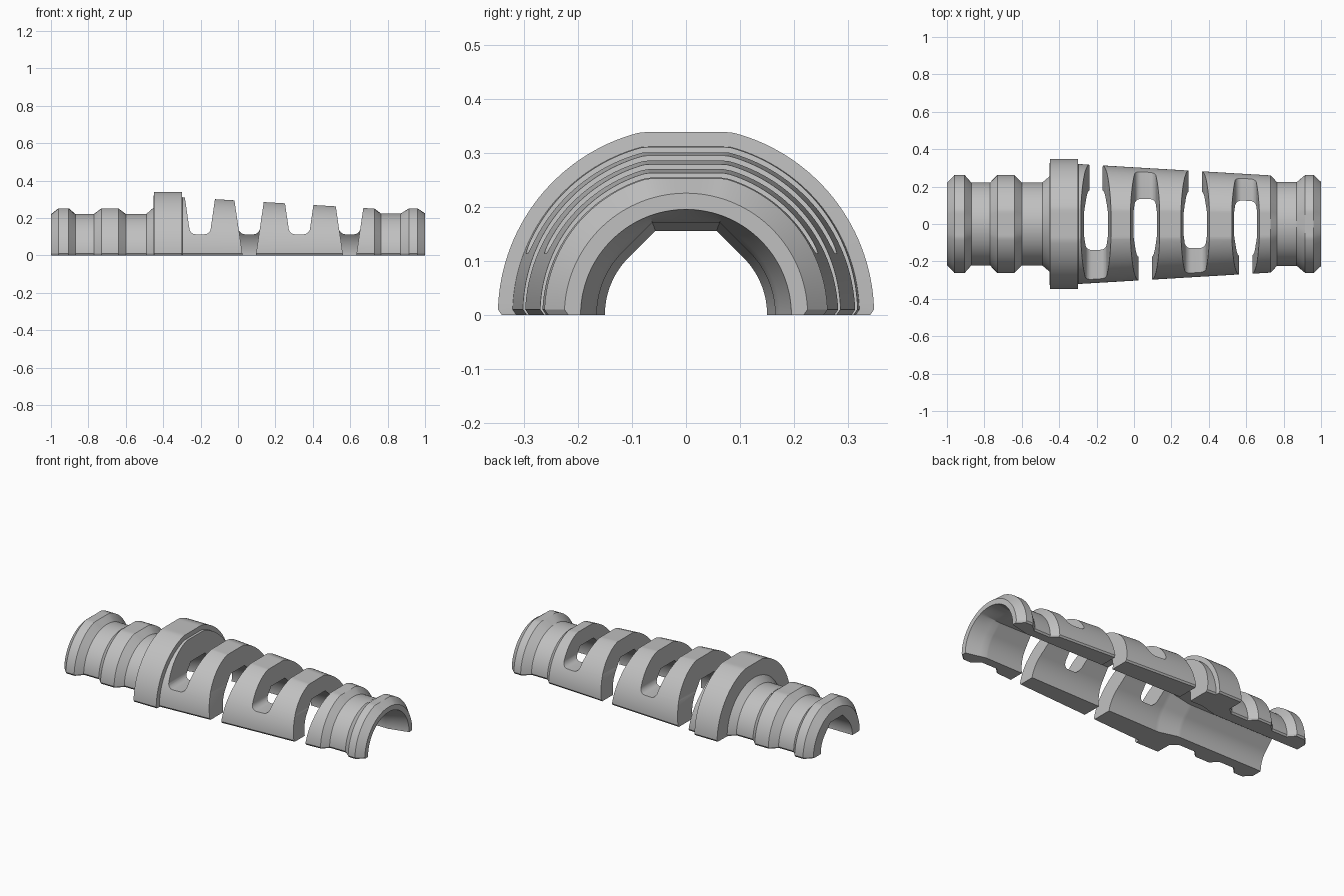
import bpy, bmesh, math

if "Cube" in bpy.data.objects:
    bpy.data.objects.remove(bpy.data.objects["Cube"])

grey = bpy.data.materials.new("light_grey")
grey.use_nodes = True
COLOUR = (0.53, 0.53, 0.53, 1)
grey.diffuse_color = COLOUR
grey.node_tree.nodes["Principled BSDF"].inputs["Base Color"].default_value = COLOUR

FLAT = 0.01   # how far the top of the raised parts is shaved off
SEG = 72

# Outer profile: x, radius, shaved top (1) or round (0)
outer = [(-1, .22, 0), (-.96, .262, 1), (-.905, .262, 1), (-.87, .222, 0),
         (-.77, .222, 0), (-.73, .262, 1), (-.64, .262, 1), (-.6, .222, 0),
         (-.49, .222, 0), (-.452, .255, 0), (-.45, .348, 1), (-.3, .348, 1),
         (-.298, .321, 1), (.73, .26, 1), (.765, .224, 0),
         (.87, .224, 0), (.915, .262, 1), (.96, .262, 1), (1, .225, 0)]
# Bore profile: x, radius, pointed printable roof (1) or round (0)
bore = [(-1, .15, 1), (-.43, .15, 1), (-.32, .18, 1), (.6, .168, 1),
        (.88, .165, 1), (1, .195, 0)]


def sample(profile, x):
    for a, b in zip(profile, profile[1:]):
        if x <= b[0]:
            t = (x - a[0]) / (b[0] - a[0])
            return [a[i] + (b[i] - a[i]) * t for i in (1, 2)]
    return profile[-1][1:]


def section(x):
    r, shaved = sample(outer, x)
    top = r - FLAT * shaved
    a0 = math.asin(.01 / r)
    pts = [(r - .007, 0)]
    for i in range(SEG + 1):
        a = a0 + (math.pi - 2 * a0) * i / SEG
        pts.append((r * math.cos(a), min(r * math.sin(a), top)))
    pts.append((.007 - r, 0))
    r, roof = sample(bore, x)
    for i in range(SEG + 1):
        a = math.pi * (1 - i / SEG)
        c, s = math.cos(a), math.sin(a)
        k = 1
        if s > abs(c):   # straight 45 degree sides up to a flat roof
            k = min(math.sqrt(2) / (s + abs(c)), 1.035 / s)
        k = 1 + (k - 1) * roof
        pts.append((r * k * c, r * k * s))
    return pts


def loft(name, rings):
    bm = bmesh.new()
    rows = [[bm.verts.new(p) for p in ring] for ring in rings]
    n = len(rows[0])
    for a, b in zip(rows, rows[1:]):
        for i in range(n):
            j = (i + 1) % n
            bm.faces.new((a[i], a[j], b[j], b[i]))
    bm.faces.new(rows[0])
    bm.faces.new(rows[-1])
    bmesh.ops.recalc_face_normals(bm, faces=bm.faces)
    mesh = bpy.data.meshes.new(name)
    bm.to_mesh(mesh)
    bm.free()
    ob = bpy.data.objects.new(name, mesh)
    bpy.context.collection.objects.link(ob)
    return ob


# Half sleeve with rings, collar, tapered middle and bore
stations = sorted({p[0] for p in outer + bore})
sleeve = loft("strain_relief_half", [[(x, y, z) for y, z in section(x)] for x in stations])
sleeve.data.materials.append(grey)


def half_width(z):
    return .036 + .146 * z


def prism(outline, cx, y0, y1):
    return loft("slot_cutter", [[(cx + x, y, z) for x, z in outline] for y in (y0, y1)])


# Slot outlines: a rounded U over the top, and a narrow wedge down one side
FLOOR, FILLET = .113, .035
right_side = [(half_width(.5), .5), (half_width(FLOOR + FILLET), FLOOR + FILLET)]
for i in range(1, 9):
    a = math.pi / 2 * i / 8
    base = half_width(FLOOR + FILLET) - FILLET
    right_side.append((base + FILLET * math.cos(a), FLOOR + FILLET * (1 - math.sin(a))))
u_outline = right_side + [(-x, z) for x, z in reversed(right_side)]
w0, w1 = half_width(-.1) - .0006, half_width(.19) - .0006
wedge = [(-w0, -.1), (w0, -.1), (w1, .19), (-w1, .19)]

# Slots alternate between opening at the back and at the front
cutters = []
for cx, side in ((-.203, 1), (.06, -1), (.328, 1), (.597, -1)):
    cutters.append(prism(u_outline, cx, -.5, .5))
    cutters.append(prism(wedge, cx, .003 * side, .5 * side))

bpy.context.view_layer.objects.active = sleeve
for cutter in cutters:
    cutter.hide_render = True
    mod = sleeve.modifiers.new("slot", 'BOOLEAN')
    mod.operation = 'DIFFERENCE'
    mod.solver = 'EXACT'
    mod.object = cutter
    bpy.ops.object.modifier_apply(modifier=mod.name)
    bpy.data.objects.remove(cutter)

bpy.ops.object.select_all(action='DESELECT')
sleeve.select_set(True)
bpy.ops.object.shade_smooth_by_angle(angle=math.radians(20))
